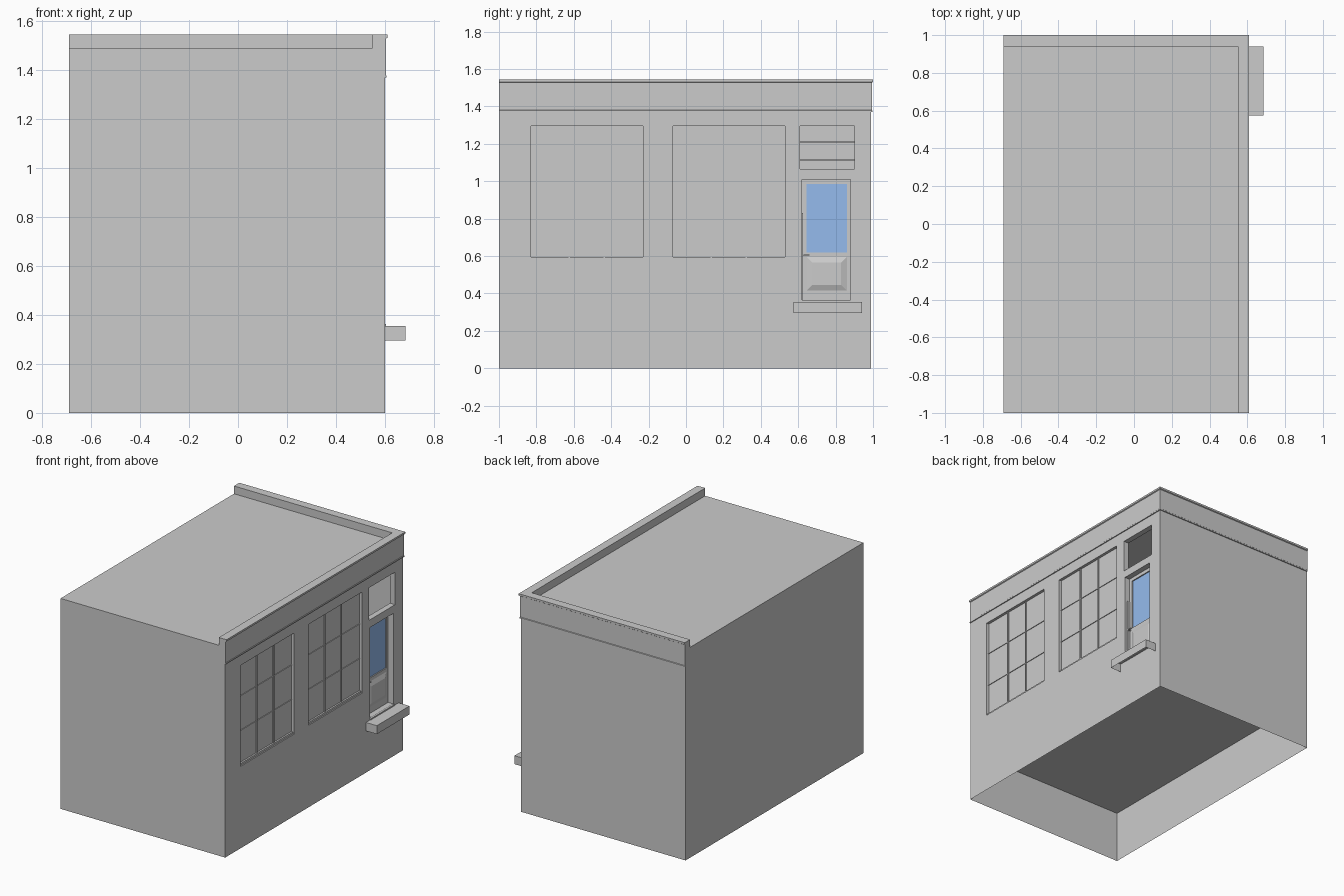
import bpy, bmesh
from mathutils import Vector

if "Cube" in bpy.data.objects:
    bpy.data.objects.remove(bpy.data.objects["Cube"])

X0, X1, Y0, Y1, ROOF = -0.69, 0.60, -1.0, 0.99, 1.49
WINDOWS = [(-0.83, -0.23, 0.58, 1.295), (-0.07, 0.53, 0.58, 1.295)]
TRANSOM = (0.61, 0.90, 1.065, 1.295)
DOOR = (0.62, 0.88, 0.36, 1.01)


def finish(name, bm, color=None):
    bmesh.ops.remove_doubles(bm, verts=bm.verts, dist=1e-5)
    me = bpy.data.meshes.new(name)
    bm.to_mesh(me)
    bm.free()
    ob = bpy.data.objects.new(name, me)
    bpy.context.collection.objects.link(ob)
    if color:
        mat = bpy.data.materials.new(name + "_material")
        mat.diffuse_color = color
        mat.use_nodes = True
        mat.node_tree.nodes["Principled BSDF"].inputs["Base Color"].default_value = mat.diffuse_color
        me.materials.append(mat)
    return ob


def quad(bm, pts, facing):
    f = bm.faces.new([bm.verts.new(p) for p in pts])
    f.normal_update()
    if f.normal.dot(Vector(facing)) < 0:
        f.normal_flip()


def xquad(bm, x, y0, y1, z0, z1):
    quad(bm, [(x, y0, z0), (x, y1, z0), (x, y1, z1), (x, y0, z1)], (1, 0, 0))


def sheet(bm, x, rect, holes):
    """Flat wall facing +x with rectangular holes."""
    ys = sorted({rect[0], rect[1], *[v for h in holes for v in h[:2]]})
    zs = sorted({rect[2], rect[3], *[v for h in holes for v in h[2:]]})
    for a, b in zip(ys, ys[1:]):
        for c, d in zip(zs, zs[1:]):
            y, z = (a + b) / 2, (c + d) / 2
            if not any(h[0] < y < h[1] and h[2] < z < h[3] for h in holes):
                xquad(bm, x, a, b, c, d)


def reveal(bm, xa, xb, r):
    """Four inward-facing sides of an opening."""
    y0, y1, z0, z1 = r
    for y, n in ((y0, 1), (y1, -1)):
        quad(bm, [(xa, y, z0), (xb, y, z0), (xb, y, z1), (xa, y, z1)], (0, n, 0))
    for z, n in ((z0, 1), (z1, -1)):
        quad(bm, [(xa, y0, z), (xb, y0, z), (xb, y1, z), (xa, y1, z)], (0, 0, n))


def box(bm, x0, x1, y0, y1, z0, z1):
    vs = bmesh.ops.create_cube(bm, size=1)["verts"]
    for v in vs:
        v.co = ((x0 + x1) / 2 + v.co.x * (x1 - x0),
                (y0 + y1) / 2 + v.co.y * (y1 - y0),
                (z0 + z1) / 2 + v.co.z * (z1 - z0))


# Walls, roof and raised floor (open underneath)
bm = bmesh.new()
sheet(bm, X1, (Y0, Y1, 0, ROOF), WINDOWS + [TRANSOM, DOOR])
quad(bm, [(X0, Y0, 0), (X0, Y1, 0), (X0, Y1, ROOF), (X0, Y0, ROOF)], (-1, 0, 0))
for y, n in ((Y0, -1), (Y1, 1)):
    quad(bm, [(X0, y, 0), (X1, y, 0), (X1, y, ROOF), (X0, y, ROOF)], (0, n, 0))
for z in (0.37, ROOF):
    quad(bm, [(X0, Y0, z), (X1, Y0, z), (X1, Y1, z), (X0, Y1, z)], (0, 0, 1))
for w in WINDOWS:
    reveal(bm, X1 - 0.02, X1, w)
for o in (TRANSOM, DOOR):
    reveal(bm, X1 - 0.04, X1, o)
finish("building_shell", bm)

# Parapet band swept along the shop side and the back
profile = [(0, 1.37), (0.007, 1.37), (0.007, 1.377), (0.004, 1.38), (0.004, 1.528),
           (0.01, 1.532), (0.01, 1.545), (-0.05, 1.545), (-0.05, ROOF), (0, ROOF)]
bm = bmesh.new()
rings = [[bm.verts.new(p(o, z)) for o, z in profile] for p in (
    lambda o, z: (X1 + o, Y0, z),
    lambda o, z: (X1 + o, Y1 + o, z),
    lambda o, z: (X0, Y1 + o, z))]
n = len(profile)
for r, s in zip(rings, rings[1:]):
    for i in range(n):
        j = (i + 1) % n
        bm.faces.new((r[i], s[i], s[j], r[j]))
bm.faces.new(rings[0])
bm.faces.new(rings[-1])
bmesh.ops.recalc_face_normals(bm, faces=bm.faces)
finish("parapet", bm)

# Shop windows: recessed panes, glazing bars and a low sill
for k, (y0, y1, z0, z1) in enumerate(WINDOWS):
    xp = X1 - 0.02
    bm = bmesh.new()
    xquad(bm, xp, y0, y1, z0, z1)
    finish(f"window_pane_{k}", bm)
    bm = bmesh.new()
    for y in (y0 + 0.205, y0 + 0.392):
        box(bm, xp - 0.002, xp + 0.008, y - 0.004, y + 0.004, z0, z1)
    for z in (0.82, 1.065):
        box(bm, xp - 0.002, xp + 0.005, y0, y1, z - 0.002, z + 0.002)
    box(bm, xp - 0.002, xp + 0.012, y0, y1, z0, z0 + 0.014)
    finish(f"window_bars_{k}", bm)

# Door leaf with a glazed upper part and a raised lower panel
xd = X1 - 0.04
glass = (0.645, 0.86, 0.62, 0.985)
panel = (0.645, 0.86, 0.415, 0.595)
bm = bmesh.new()
sheet(bm, xd, DOOR, [glass, panel])
reveal(bm, xd - 0.008, xd, glass)
inner = (0.675, 0.83, 0.445, 0.565)
loops = [[bm.verts.new((x, y, z)) for y, z in
          ((r[0], r[2]), (r[1], r[2]), (r[1], r[3]), (r[0], r[3]))]
         for x, r in ((xd, panel), (xd + 0.012, inner))]
for i in range(4):
    j = (i + 1) % 4
    bm.faces.new((loops[0][i], loops[0][j], loops[1][j], loops[1][i]))
bm.faces.new(loops[1])
finish("door_leaf", bm)

bm = bmesh.new()
xquad(bm, xd - 0.008, *glass)
finish("door_glass", bm, (0.3, 0.5, 0.85, 1))

# Door edge strip, threshold and lever handle
bm = bmesh.new()
box(bm, xd, xd + 0.02, 0.62, 0.626, 0.36, 0.83)
box(bm, xd, X1 + 0.004, 0.62, 0.89, 0.353, 0.364)
finish("door_trim", bm)
bm = bmesh.new()
box(bm, xd, xd + 0.022, 0.629, 0.637, 0.601, 0.609)
box(bm, xd + 0.016, xd + 0.022, 0.629, 0.66, 0.602, 0.608)
finish("door_handle", bm)

# Thin rails on the far inside wall, seen through the transom opening
bm = bmesh.new()
for z in (1.115, 1.21):
    box(bm, X0, X0 + 0.01, 0.55, 0.95, z - 0.003, z + 0.003)
finish("inner_rails", bm)

# Doorstep, open underneath
bm = bmesh.new()
box(bm, X1, 0.685, 0.575, 0.94, 0.295, 0.355)
bm.normal_update()
bmesh.ops.delete(bm, geom=[f for f in bm.faces if f.normal.z < -0.5 or f.normal.x < -0.5],
                 context='FACES')
finish("doorstep", bm)
